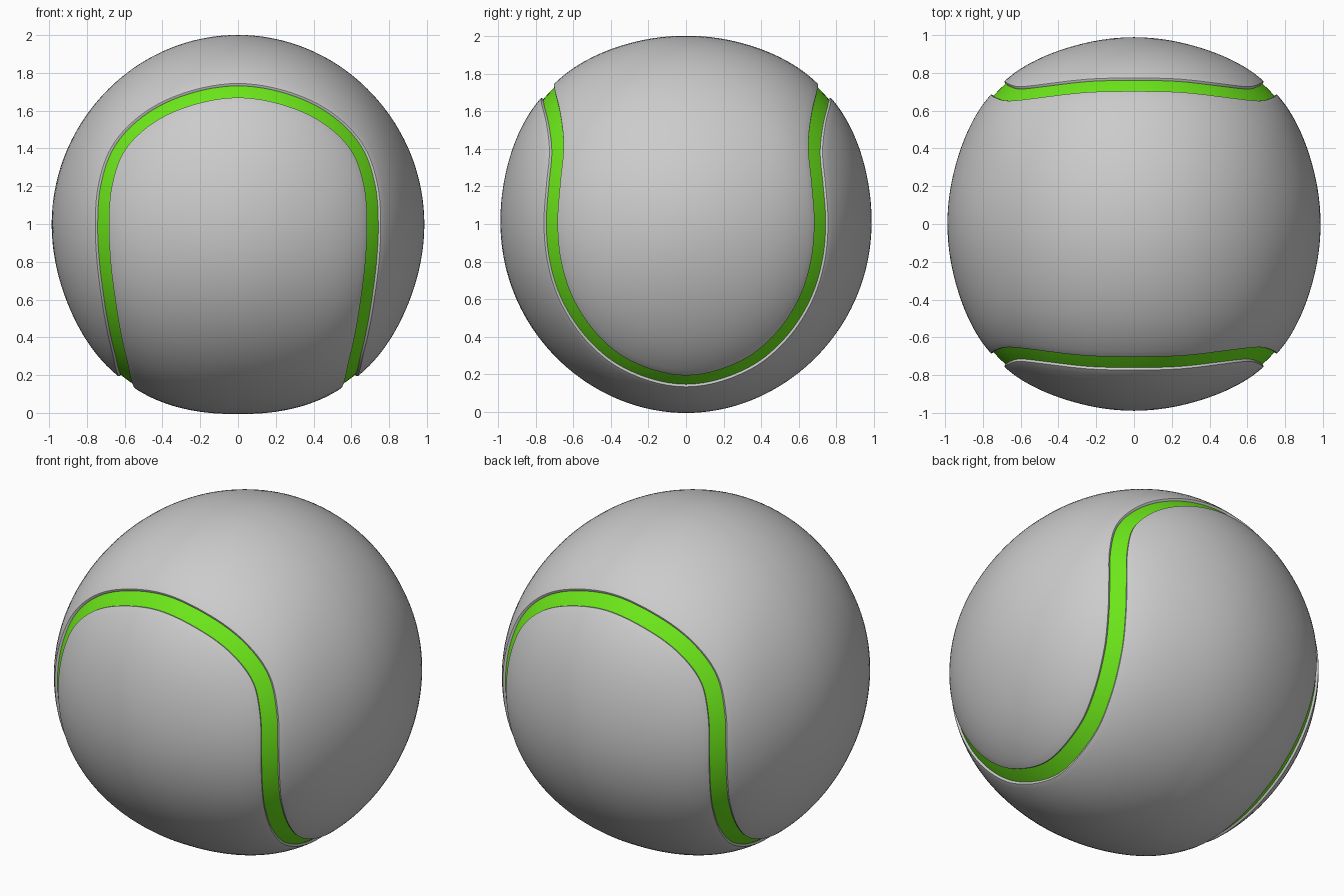
import bpy, bmesh, math
from mathutils import Vector

if "Cube" in bpy.data.objects:
    bpy.data.objects.remove(bpy.data.objects["Cube"])

STEPS = 7      # samples between seam control points
RINGS = 22     # rings from panel edge to panel spine

# One quarter of the seam centre line (top front -> bottom right)
quarter = [(0, -.735, .705), (.3, -.722, .645), (.5, -.70, .54), (.635, -.685, .39),
           (.697, -.70, .2), (.718, -.718, 0), (.71, -.70, -.2), (.682, -.633, -.4),
           (.647, -.50, -.6), (.612, -.31, -.75), (.587, 0, -.83)]


def mirrored(points, sx, sy):
    return [Vector((x * sx, y * sy, z)) for x, y, z in points]


# Mirror the quarter into a closed loop
loop = (mirrored(quarter, 1, 1) + mirrored(quarter[-2::-1], 1, -1)
        + mirrored(quarter[1:], -1, -1) + mirrored(quarter[-2:0:-1], -1, 1))


def smooth_loop(pts):
    out, n = [], len(pts)
    for i in range(n):
        a, b, c, d = (pts[(i + k) % n] for k in (-1, 0, 1, 2))
        for s in range(STEPS):
            t = s / STEPS
            p = (2 * b + (c - a) * t + (2 * a - 5 * b + 4 * c - d) * t ** 2
                 + (3 * b - a - 3 * c + d) * t ** 3) / 2
            out.append(p.normalized())
    return out


seam = smooth_loop(loop)
N = len(seam)
across = [seam[i].cross(seam[(i + 1) % N] - seam[i - 1]).normalized() for i in range(N)]


def radius(direction, distance):
    # Ball swells slightly towards the seam
    return .986 + .014 * direction.z ** 4 + .034 * math.exp(-(distance / .4) ** 2)


def place(direction, distance=0, drop=0):
    return direction * (radius(direction, distance) - drop) + Vector((0, 0, 1))


def build(name, rings, closed_spine=False, color=None):
    bm = bmesh.new()
    grid = [[bm.verts.new(p) for p in ring] for ring in rings]
    for r0, r1 in zip(grid, grid[1:]):
        for i in range(N):
            j = (i + 1) % N
            bm.faces.new((r0[i], r0[j], r1[j], r1[i]))
    if closed_spine:
        bmesh.ops.remove_doubles(bm, verts=grid[-1], dist=1e-4)
    bmesh.ops.recalc_face_normals(bm, faces=bm.faces)
    bm.normal_update()
    out = sum(f.normal.dot(f.calc_center_median() - Vector((0, 0, 1))) for f in bm.faces)
    if out < 0:
        bmesh.ops.reverse_faces(bm, faces=bm.faces)
    me = bpy.data.meshes.new(name)
    bm.to_mesh(me)
    bm.free()
    ob = bpy.data.objects.new(name, me)
    bpy.context.collection.objects.link(ob)
    if color:
        mat = bpy.data.materials.new(name)
        mat.diffuse_color = color
        mat.use_nodes = True
        mat.node_tree.nodes["Principled BSDF"].inputs["Base Color"].default_value = mat.diffuse_color
        me.materials.append(mat)
    bpy.ops.object.select_all(action='DESELECT')
    bpy.context.view_layer.objects.active = ob
    ob.select_set(True)
    bpy.ops.object.shade_smooth_by_angle(angle=math.radians(40))
    return ob


def panel(name, side, spine_point):
    def edge(offset):
        return [(c + n * side * offset).normalized() for c, n in zip(seam, across)]

    # Groove wall and rounded lip
    rings = [[place(d, 0, drop) for d in edge(off)]
             for off, drop in ((.044, .03), (.046, .006), (.05, .001))]
    # Domed surface running in to the spine
    lip = edge(.056)
    spine = [spine_point(c) for c in seam]
    for k in range(RINGS + 1):
        ring = []
        for e, s in zip(lip, spine):
            d = e.slerp(s, k / RINGS)
            ring.append(place(d, e.angle(d)))
        rings.append(ring)
    build(name, rings, closed_spine=True)


def upper_spine(c):
    a = math.atan2(c.x, c.z) * .65
    return Vector((math.sin(a), 0, math.cos(a)))


def lower_spine(c):
    a = math.atan2(c.y, -c.z) * .66
    return Vector((0, math.sin(a), -math.cos(a)))


# Two interlocking felt panels
panel("upper_panel", 1, upper_spine)
panel("lower_panel", -1, lower_spine)

# Green seam strip sunk between the panels
strip = [[place((c + n * off).normalized(), 0, .014) for c, n in zip(seam, across)]
         for off in (-.047, -.016, .016, .047)]
build("seam", strip, color=(.15, .8, .01, 1))
